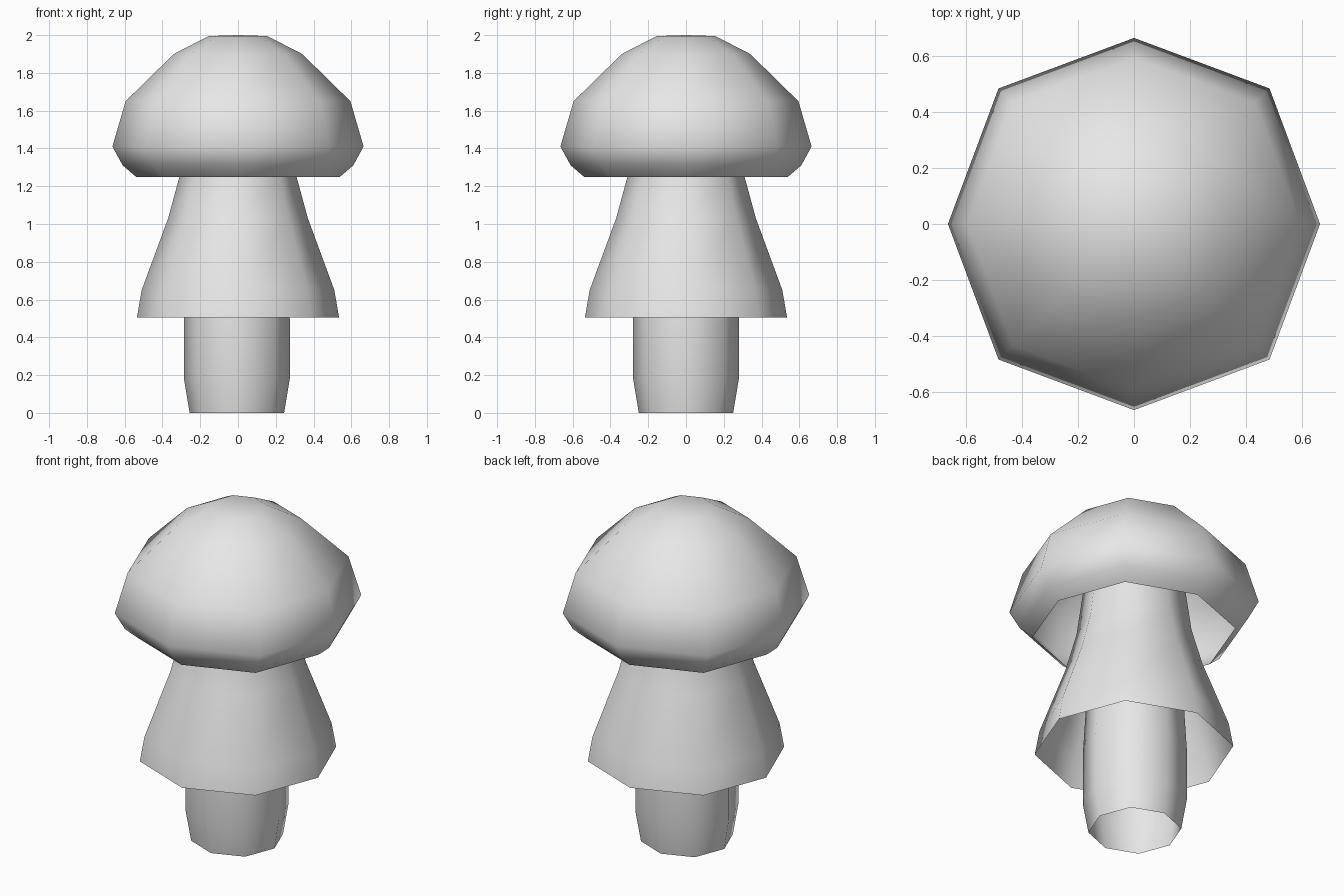
import bpy, bmesh
from math import sin, cos, pi

SIDES = 8

cube = bpy.data.objects.get("Cube")
if cube:
    bpy.data.objects.remove(cube, do_unlink=True)

grey = bpy.data.materials.new("plain grey")
grey.use_nodes = True
grey.diffuse_color = (0.8, 0.8, 0.8, 1)
grey.node_tree.nodes["Principled BSDF"].inputs["Base Color"].default_value = (0.8, 0.8, 0.8, 1)


def turned_shell(name, profile, crown=None, diagonal=1.0, shift=0.0):
    """Open eight-sided shell from (radius, height) pairs, bottom to top."""
    bm = bmesh.new()
    rings = []
    for radius, z in profile:
        ring = []
        for i in range(SIDES):
            a = 2 * pi * i / SIDES
            r = radius * (diagonal if i % 2 else 1)
            ring.append(bm.verts.new((r * cos(a) + shift, r * sin(a), z)))
        rings.append(ring)
    for low, high in zip(rings, rings[1:]):
        for i in range(SIDES):
            j = (i + 1) % SIDES
            bm.faces.new((low[i], low[j], high[j], high[i]))
    # Close the top with a shallow fan
    if crown is not None:
        tip = bm.verts.new((shift, 0, crown))
        for i in range(SIDES):
            bm.faces.new((rings[-1][i], rings[-1][(i + 1) % SIDES], tip))
    for face in bm.faces:
        face.smooth = True
    mesh = bpy.data.meshes.new(name)
    bm.to_mesh(mesh)
    bm.free()
    mesh.materials.append(grey)
    obj = bpy.data.objects.new(name, mesh)
    bpy.context.collection.objects.link(obj)
    return obj


# Rounded cap, hollow underneath
turned_shell("cap", [(0.54, 1.25), (0.61, 1.31), (0.665, 1.41), (0.595, 1.65),
                     (0.34, 1.9), (0.155, 1.995)], crown=2.0, diagonal=1.03)

# Flared skirt, running up into the cap
turned_shell("skirt", [(0.535, 0.505), (0.51, 0.65), (0.37, 1.03),
                       (0.31, 1.25), (0.27, 1.55)], diagonal=1.02)

# Hollow stem, running up into the skirt
turned_shell("stem", [(0.25, 0), (0.28, 0.18), (0.28, 0.5), (0.26, 0.85)],
             diagonal=1.02, shift=-0.006)
